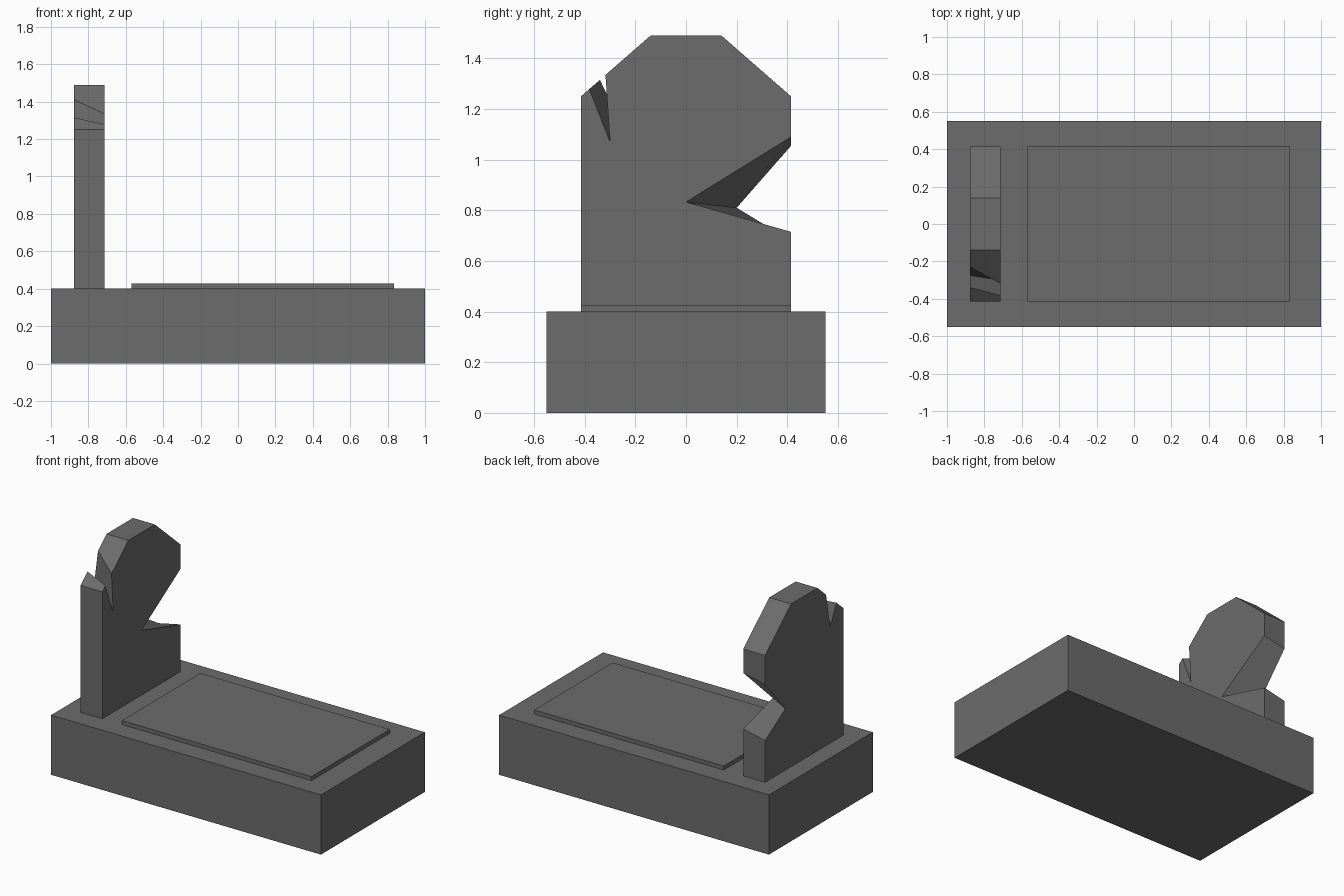
import bpy
import bmesh

default = bpy.data.objects.get("Cube")
if default:
    bpy.data.objects.remove(default, do_unlink=True)

# Single stone colour
stone = bpy.data.materials.new("grey stone")
stone.use_nodes = True
GREY = (0.15, 0.15, 0.15, 1)
stone.diffuse_color = GREY
stone.node_tree.nodes["Principled BSDF"].inputs["Base Color"].default_value = GREY


def finish(name, bm):
    bmesh.ops.recalc_face_normals(bm, faces=bm.faces)
    mesh = bpy.data.meshes.new(name)
    bm.to_mesh(mesh)
    bm.free()
    mesh.materials.append(stone)
    obj = bpy.data.objects.new(name, mesh)
    bpy.context.collection.objects.link(obj)
    return obj


def box(name, x0, x1, half_y, z0, z1):
    bm = bmesh.new()
    bmesh.ops.create_cube(bm, size=1)
    bmesh.ops.scale(bm, vec=(x1 - x0, 2 * half_y, z1 - z0), verts=bm.verts)
    bmesh.ops.translate(bm, vec=((x0 + x1) / 2, 0, (z0 + z1) / 2), verts=bm.verts)
    return finish(name, bm)


def slab_profile(side_notch, top_notch):
    """Outline in (y, z): arched slab with a broken side and a cracked shoulder."""
    return ([(-0.415, 0.4), (0.415, 0.4)] + side_notch
            + [(0.415, 1.25), (0.14, 1.49), (-0.14, 1.49)] + top_notch
            + [(-0.415, 1.25)])


def loft(name, x0, profile0, x1, profile1):
    bm = bmesh.new()
    a = [bm.verts.new((x0, y, z)) for y, z in profile0]
    b = [bm.verts.new((x1, y, z)) for y, z in profile1]
    bm.faces.new(a)
    bm.faces.new(b)
    for i in range(len(a)):
        j = (i + 1) % len(a)
        bm.faces.new((a[i], a[j], b[j], b[i]))
    return finish(name, bm)


# Plinth and raised cover slab
box("base_plinth", -1, 1, 0.55, 0, 0.4)
box("cover_slab", -0.57, 0.835, 0.415, 0.4, 0.427)

# Broken upright slab, its cracks slanting through the thickness
outer = slab_profile([(0.415, 0.68), (0.2, 0.81), (0.415, 1.055)],
                     [(-0.23, 1.411), (-0.275, 1.18), (-0.34, 1.315)])
inner = slab_profile([(0.415, 0.715), (0, 0.833), (0.415, 1.09)],
                     [(-0.318, 1.335), (-0.3, 1.07), (-0.382, 1.279)])
loft("upright_slab", -0.877, outer, -0.715, inner)
